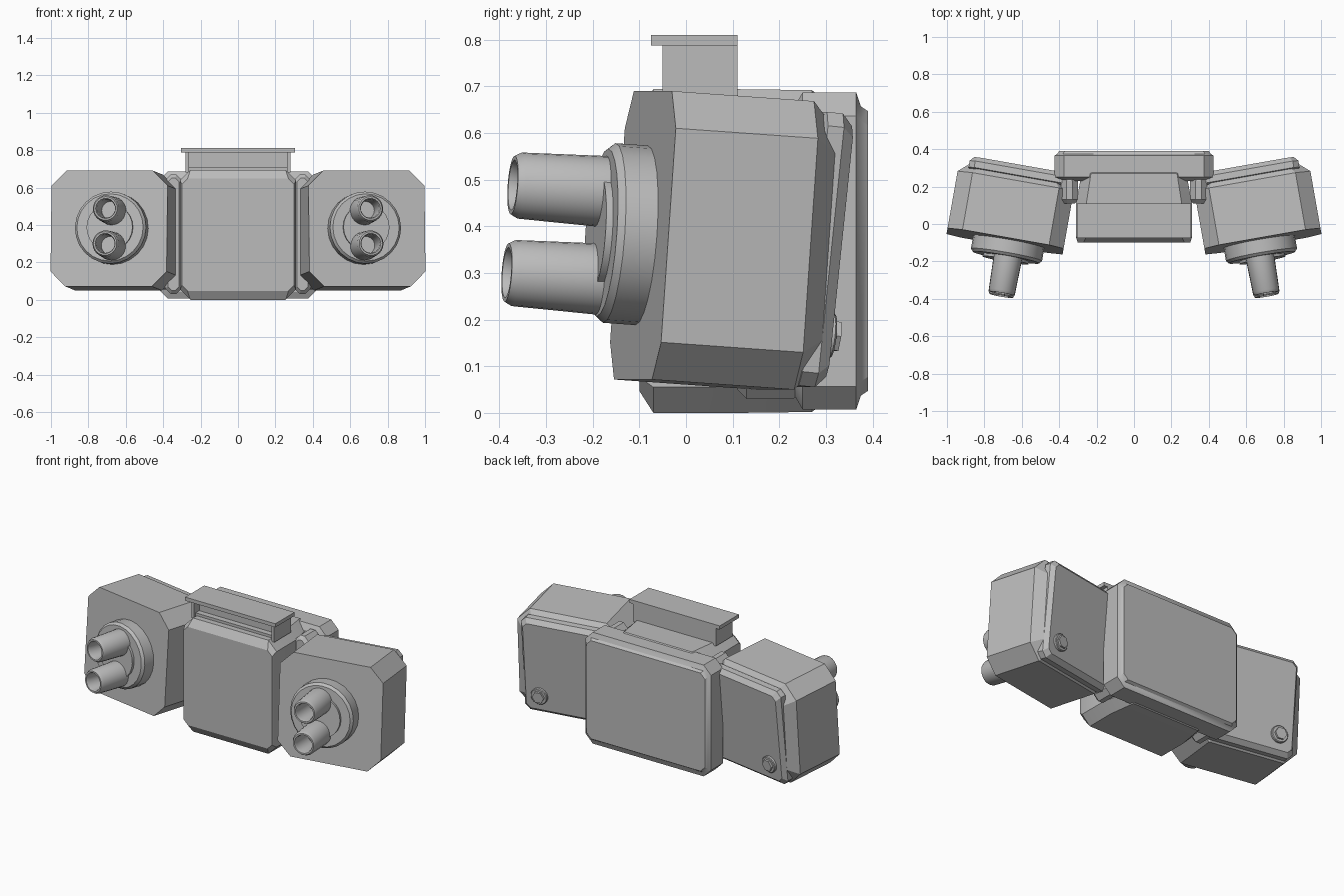
import bpy, bmesh
from math import cos, sin, pi, radians
from mathutils import Matrix, Vector

old = bpy.data.objects.get("Cube")
if old:
    bpy.data.objects.remove(old)

grey = bpy.data.materials.new("plain_grey")
grey.use_nodes = True
colour = (0.5, 0.5, 0.5, 1)
grey.diffuse_color = colour
grey.node_tree.nodes["Principled BSDF"].inputs["Base Color"].default_value = colour


def loft(name, rings, matrix):
    """Skin a series of equal rings, cap both ends and place the result."""
    bm = bmesh.new()
    loops = [[bm.verts.new(matrix @ Vector(p)) for p in ring] for ring in rings]
    n = len(loops[0])
    for a, b in zip(loops, loops[1:]):
        for i in range(n):
            j = (i + 1) % n
            bm.faces.new((a[i], a[j], b[j], b[i]))
    bm.faces.new(loops[0])
    bm.faces.new(loops[-1])
    bmesh.ops.recalc_face_normals(bm, faces=bm.faces)
    mesh = bpy.data.meshes.new(name)
    bm.to_mesh(mesh)
    bm.free()
    mesh.materials.append(grey)
    obj = bpy.data.objects.new(name, mesh)
    bpy.context.collection.objects.link(obj)
    bpy.ops.object.select_all(action='DESELECT')
    obj.select_set(True)
    bpy.context.view_layer.objects.active = obj
    bpy.ops.object.shade_smooth_by_angle(angle=radians(28))
    return obj


def octagon(y, w, h, c):
    """Rectangle of half width w and half height h with cut corners."""
    quarter = [(w, h - c), (w - c, h)]
    pts = quarter + [(-x, z) for x, z in reversed(quarter)]
    pts += [(-x, -z) for x, z in pts]
    return [(x, y, z) for x, z in pts]


def casing(name, sections, matrix):
    return loft(name, [octagon(*s) for s in sections], matrix)


def turned(name, profile, matrix, sides=24):
    """Round part along y, from (y, radius) pairs."""
    angles = [2 * pi * i / sides for i in range(sides)]
    return loft(name, [[(r * cos(a), y, r * sin(a)) for a in angles]
                       for y, r in profile], matrix)


def box(name, x0, x1, y0, y1, z0, z1):
    return loft(name, [[(x0, y, z0), (x1, y, z0), (x1, y, z1), (x0, y, z1)]
                       for y in (y0, y1)], Matrix())


def tilted(x, y, z, yaw, pitch):
    return (Matrix.Translation((x, y, z)) @ Matrix.Rotation(radians(yaw), 4, 'Z')
            @ Matrix.Rotation(radians(pitch), 4, 'X'))


# Central body and the wide pack behind it
middle = Matrix.Translation((0, 0, 0.347))
casing("central_body", [(-0.10, 0.30, 0.30, 0.03), (-0.07, 0.31, 0.347, 0.055),
                        (0.11, 0.31, 0.347, 0.055), (0.27, 0.28, 0.345, 0.05),
                        (0.29, 0.26, 0.33, 0.05)], middle)
casing("rear_pack", [(0.23, 0.40, 0.305, 0.04), (0.25, 0.425, 0.34, 0.05),
                     (0.365, 0.425, 0.34, 0.05), (0.375, 0.41, 0.31, 0.03),
                     (0.39, 0.40, 0.30, 0.03)], middle)

# Hatch with an open slot facing forward
box("hatch_lid", -0.305, 0.305, -0.075, 0.11, 0.788, 0.81)
box("hatch_back", -0.27, 0.27, 0.0, 0.108, 0.68, 0.79)
box("hatch_sill", -0.27, 0.27, -0.035, 0.01, 0.68, 0.71)

for side, s in (("left", 1), ("right", -1)):
    flip = Matrix.Diagonal((s, 1, 1, 1))
    box(side + "_hatch_wall", s * 0.262, s * 0.28, -0.05, 0.11, 0.68, 0.79)

    # Hinge column joining the body to the pod
    casing(side + "_hinge_column", [(0.11, 0.03, 0.30, 0.02), (0.13, 0.045, 0.32, 0.03),
                                    (0.23, 0.045, 0.32, 0.03), (0.26, 0.03, 0.30, 0.02)],
           flip @ Matrix.Translation((0.345, 0, 0.35)))

    # Pod, angled outward and tipped up
    pod = flip @ tilted(0.6625, 0.06, 0.37, 10, -4)
    casing(side + "_pod", [(-0.155, 0.315, 0.31, 0.08), (0.155, 0.315, 0.31, 0.08),
                           (0.205, 0.26, 0.26, 0.06)], pod)

    # Round mount and twin hollow barrels
    mount = pod @ Matrix.Translation((-0.02, 0, 0))
    turned(side + "_mount_ring", [(-0.14, 0.193), (-0.225, 0.193), (-0.24, 0.18)], mount)
    turned(side + "_mount_hub", [(-0.2, 0.125), (-0.255, 0.125)], mount)
    for level, z in (("upper", 0.088), ("lower", -0.1)):
        turned(f"{side}_{level}_barrel",
               [(-0.22, 0.077), (-0.425, 0.071), (-0.44, 0.063),
                (-0.44, 0.054), (-0.425, 0.049), (-0.28, 0.049)],
               pod @ Matrix.Translation((-0.03, 0, z)))

    # Rear cover plate with a hexagonal bolt
    cover = flip @ tilted(0.62, 0.25, 0.35, 10, -6)
    casing(side + "_rear_cover", [(-0.04, 0.25, 0.26, 0.03), (-0.02, 0.27, 0.295, 0.03),
                                  (0.015, 0.27, 0.295, 0.03), (0.04, 0.25, 0.27, 0.025)], cover)
    bolt = cover @ Matrix.Translation((0.165, 0, -0.18))
    turned(side + "_bolt_washer", [(0.03, 0.05), (0.052, 0.05), (0.056, 0.046)], bolt)
    turned(side + "_bolt_head", [(0.05, 0.036), (0.068, 0.036)], bolt, 6)
